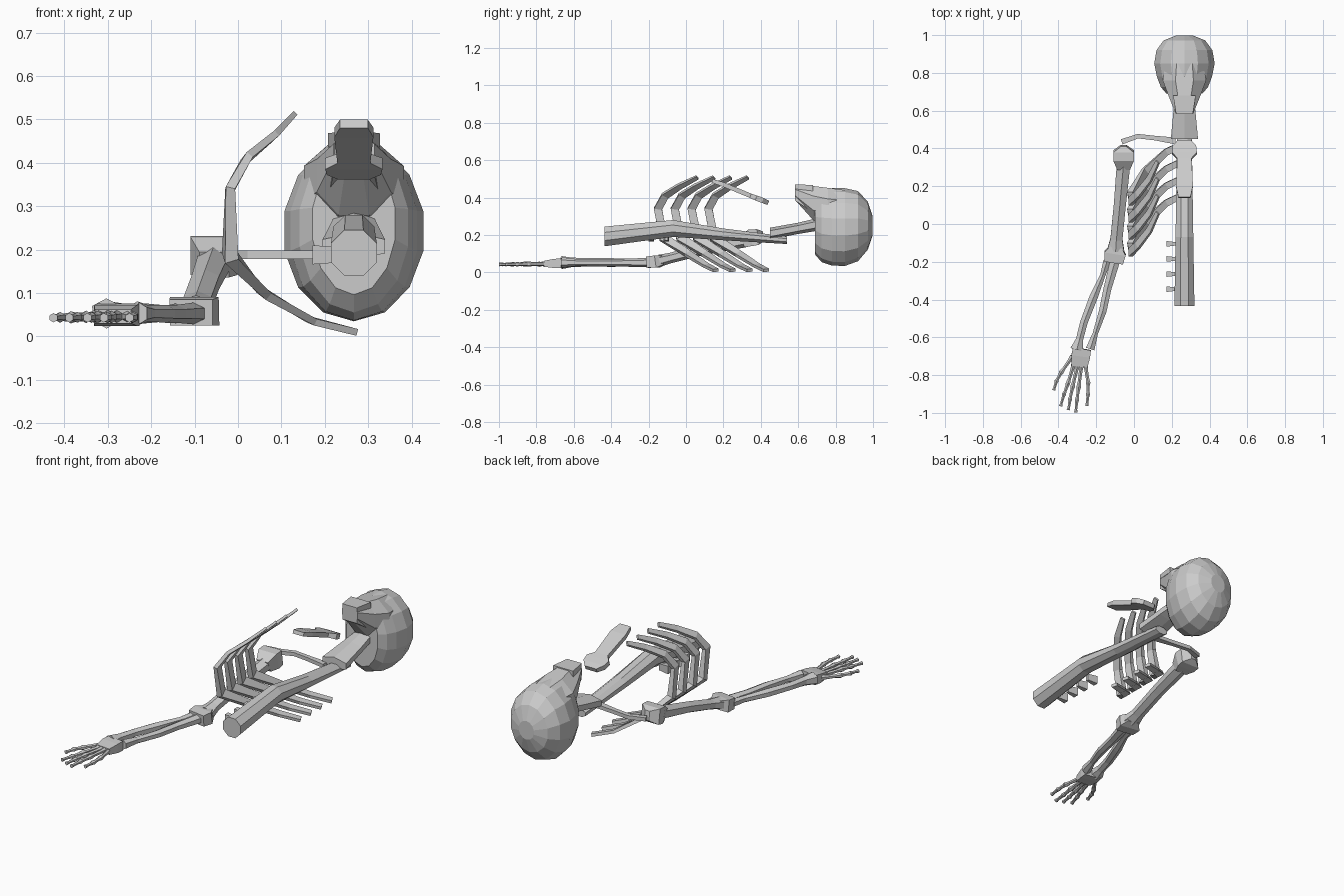
import bpy, math
from mathutils import Vector

CX = 0.267  # body midline


def loft(name, rings, n=4, axis=(0, 0, 1), tangent=None):
    """Tube through rings (x, y, z, half_width, half_depth); depth follows axis."""
    pts = [Vector(r[:3]) for r in rings]
    axis = Vector(axis)
    verts, faces = [], []
    k = 1 / math.cos(math.pi / n)
    for i, r in enumerate(rings):
        if tangent:
            t = Vector(tangent)
        else:
            t = Vector((0, 0, 0))
            if i > 0:
                t += (pts[i] - pts[i - 1]).normalized()
            if i < len(pts) - 1:
                t += (pts[i + 1] - pts[i]).normalized()
            t.normalize()
        v = (axis - t * axis.dot(t)).normalized()
        u = t.cross(v)
        for j in range(n):
            a = 2 * math.pi * (j + 0.5) / n
            verts.append(pts[i] + u * (math.cos(a) * r[3] * k) + v * (math.sin(a) * r[4] * k))
    for i in range(len(rings) - 1):
        for j in range(n):
            a, b = i * n + j, i * n + (j + 1) % n
            faces.append((a, b, b + n, a + n))
    faces.append(tuple(reversed(range(n))))
    faces.append(tuple(range((len(rings) - 1) * n, len(rings) * n)))
    me = bpy.data.meshes.new(name)
    me.from_pydata(verts, [], faces)
    ob = bpy.data.objects.new(name, me)
    bpy.context.collection.objects.link(ob)
    return ob


def sections(rows):
    """Rows of (y, half width, z low, z high) on the midline."""
    return [(CX, y, (a + b) / 2, w, (b - a) / 2) for y, w, a, b in rows]


def repeat(ob, count, step):
    m = ob.modifiers.new("repeat", 'ARRAY')
    m.count = count
    m.use_relative_offset = False
    m.use_constant_offset = True
    m.constant_offset_displace = step


# Skull: rounded cranium and boxy tapering face
loft("cranium", sections([
    (0.69, 0.095, 0.10, 0.42), (0.725, 0.125, 0.06, 0.44), (0.78, 0.146, 0.042, 0.445),
    (0.85, 0.16, 0.04, 0.445), (0.92, 0.148, 0.065, 0.43), (0.972, 0.11, 0.125, 0.375),
    (0.998, 0.045, 0.20, 0.30)]), 14, tangent=(0, 1, 0))
loft("face", sections([
    (0.585, 0.047, 0.385, 0.468), (0.68, 0.085, 0.28, 0.462),
    (0.76, 0.115, 0.25, 0.452), (0.85, 0.10, 0.25, 0.44)]), 8, tangent=(0, 1, 0))
loft("chin", sections([
    (0.582, 0.044, 0.385, 0.47), (0.68, 0.06, 0.32, 0.468)]), 4, tangent=(0, 1, 0))

# Neck and spine
loft("neck", sections([
    (0.45, 0.072, 0.18, 0.235), (0.60, 0.058, 0.21, 0.262), (0.72, 0.045, 0.23, 0.29)]), 6,
    tangent=(0, 1, 0))
loft("spine", sections([
    (-0.435, 0.053, 0.14, 0.245), (-0.07, 0.047, 0.19, 0.28),
    (0.20, 0.043, 0.172, 0.235), (0.54, 0.038, 0.152, 0.192)]), 8, tangent=(0, 1, 0))

# Short side spurs on the lower spine
spur = loft("spine_spurs", [(0.23, -0.345, 0.188, 0.008, 0.018),
                            (0.172, -0.345, 0.188, 0.015, 0.022)])
repeat(spur, 4, (0, 0.08, 0))

# Breastbone
loft("breastbone", [
    (CX, 0.14, 0.49, 0.032, 0.010), (CX, 0.20, 0.47, 0.045, 0.012),
    (CX, 0.345, 0.41, 0.038, 0.012), (CX, 0.375, 0.398, 0.066, 0.014),
    (CX, 0.41, 0.385, 0.062, 0.014), (CX, 0.44, 0.372, 0.035, 0.012)])

# Ribs
rib = loft("ribs", [
    (0.268, 0.16, 0.011, 0.008, 0.016), (0.17, 0.11, 0.036, 0.008, 0.018),
    (0.06, 0.01, 0.10, 0.010, 0.020), (-0.018, -0.12, 0.185, 0.016, 0.024),
    (-0.018, -0.15, 0.34, 0.011, 0.022), (0.02, -0.112, 0.41, 0.009, 0.020),
    (0.08, -0.035, 0.46, 0.008, 0.017), (0.126, 0.06, 0.508, 0.006, 0.012)],
    axis=(0, 1, 0))
repeat(rib, 4, (0, 0.09, 0))

# Collarbone
loft("collarbone", [
    (-0.065, 0.435, 0.188, 0.014, 0.010), (0.02, 0.465, 0.188, 0.012, 0.010),
    (0.11, 0.455, 0.188, 0.012, 0.010), (0.22, 0.44, 0.188, 0.018, 0.010)])

# Upper arm with shoulder head and elbow block
loft("shoulder_head", [
    (-0.055, 0.30, 0.165, 0.034, 0.032), (-0.055, 0.345, 0.185, 0.054, 0.045),
    (-0.055, 0.385, 0.19, 0.054, 0.042), (-0.055, 0.415, 0.195, 0.014, 0.025)])
loft("upper_arm", [
    (-0.055, 0.32, 0.172, 0.036, 0.032), (-0.075, 0.10, 0.125, 0.032, 0.026),
    (-0.093, -0.08, 0.078, 0.032, 0.024), (-0.097, -0.14, 0.063, 0.045, 0.028)], 6)
loft("elbow", [
    (-0.094, -0.12, 0.066, 0.032, 0.024), (-0.10, -0.155, 0.058, 0.057, 0.033),
    (-0.108, -0.205, 0.055, 0.050, 0.030)])

# Forearm bones
loft("outer_forearm", [
    (-0.142, -0.195, 0.053, 0.020, 0.020), (-0.165, -0.27, 0.053, 0.014, 0.016),
    (-0.215, -0.39, 0.053, 0.022, 0.020), (-0.265, -0.52, 0.054, 0.020, 0.019),
    (-0.288, -0.61, 0.054, 0.019, 0.022), (-0.303, -0.665, 0.053, 0.034, 0.030)], 6)
loft("inner_forearm", [
    (-0.10, -0.195, 0.053, 0.026, 0.022), (-0.14, -0.34, 0.052, 0.021, 0.018),
    (-0.165, -0.46, 0.052, 0.020, 0.018), (-0.205, -0.58, 0.053, 0.014, 0.016),
    (-0.232, -0.662, 0.053, 0.023, 0.024)], 6)

# Palm
loft("palm", [
    (-0.275, -0.66, 0.05, 0.048, 0.026), (-0.282, -0.70, 0.048, 0.050, 0.024),
    (-0.288, -0.755, 0.046, 0.042, 0.016)])


# Digits: knobbly chains of short bones
def digit(name, path):
    pts = [Vector(p) for p in path]
    for i, (a, b) in enumerate(zip(pts, pts[1:])):
        s = 0.014 - 0.0015 * i
        rings = [(*a.lerp(b, f), s * w, s * w)
                 for f, w in ((0, 1), (0.25, 0.7), (0.75, 0.6), (1, 0.85))]
        loft(f"{name}_bone_{i + 1}", rings, 6)


digit("thumb", [(-0.325, -0.70, 0.046), (-0.385, -0.785, 0.044),
                (-0.41, -0.83, 0.044), (-0.425, -0.88, 0.043)])
digit("first_finger", [(-0.318, -0.74, 0.046), (-0.35, -0.845, 0.045),
                       (-0.37, -0.90, 0.044), (-0.389, -0.965, 0.043)])
digit("second_finger", [(-0.298, -0.745, 0.046), (-0.325, -0.86, 0.045),
                        (-0.338, -0.925, 0.044), (-0.347, -0.985, 0.043)])
digit("third_finger", [(-0.278, -0.745, 0.046), (-0.292, -0.86, 0.045),
                       (-0.302, -0.93, 0.044), (-0.309, -0.998, 0.043)])
digit("fourth_finger", [(-0.258, -0.74, 0.046), (-0.243, -0.84, 0.045),
                        (-0.243, -0.90, 0.044), (-0.25, -0.963, 0.043)])
